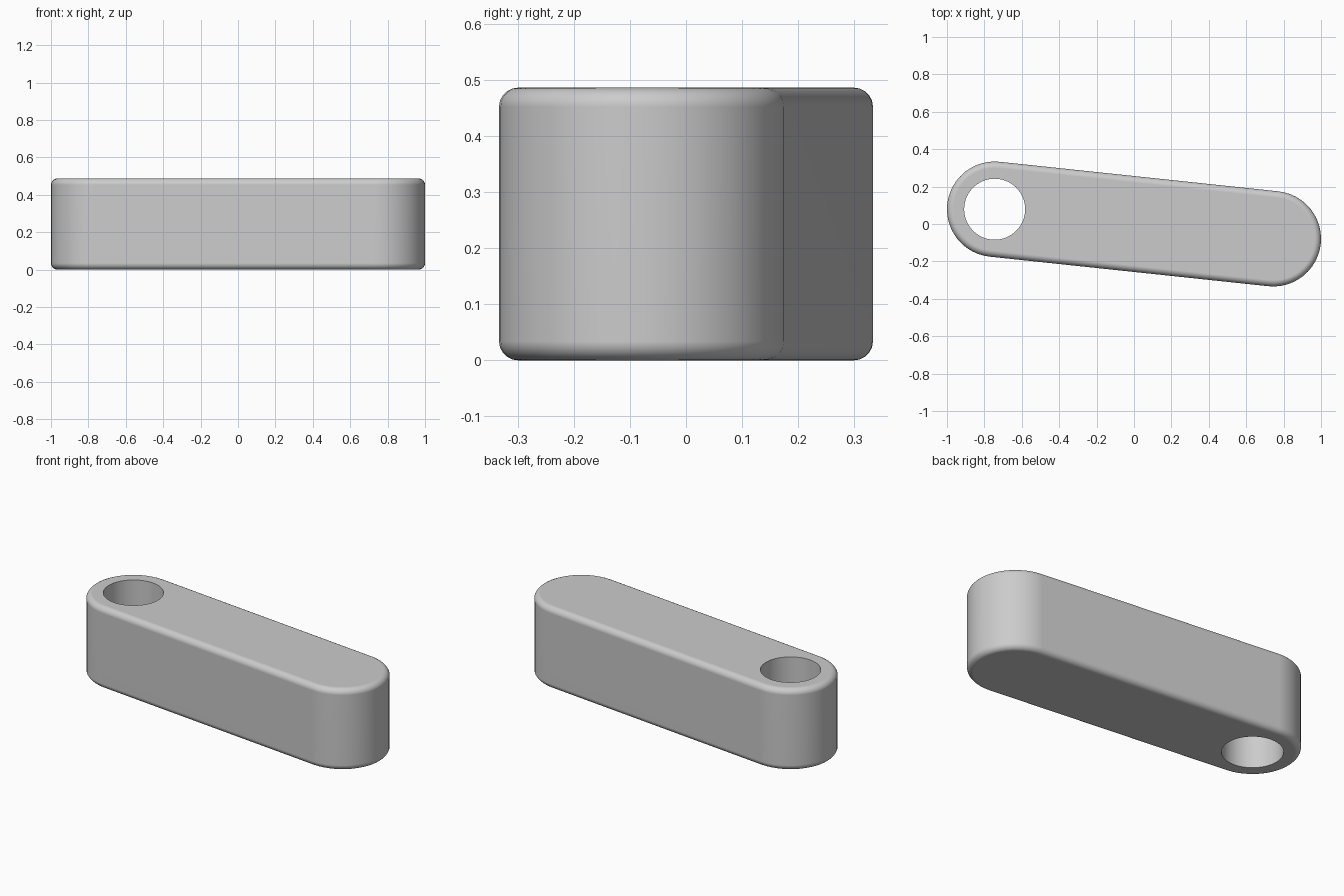
import bpy, bmesh, math
from mathutils import Vector

if "Cube" in bpy.data.objects:
    bpy.data.objects.remove(bpy.data.objects["Cube"], do_unlink=True)

HEIGHT, RADIUS, HOLE = 0.487, 0.255, 0.163
ROUND = 0.034
HOLE_END, PLAIN_END = Vector((-0.745, 0.079)), Vector((0.745, -0.079))
STEPS = 24

grey = bpy.data.materials.new("plain_grey")
grey.use_nodes = True
colour = (0.6, 0.6, 0.6, 1)
grey.diffuse_color = colour
grey.node_tree.nodes["Principled BSDF"].inputs["Base Color"].default_value = colour


def arc(centre, start):
    """Half circle of points, counter-clockwise from the start angle."""
    for i in range(STEPS + 1):
        a = start + math.pi * i / STEPS
        yield (centre.x + RADIUS * math.cos(a), centre.y + RADIUS * math.sin(a), 0)


# Link bar: slanted round-ended slab with softened rims
axis = PLAIN_END - HOLE_END
slant = math.atan2(axis.y, axis.x)
bm = bmesh.new()
outline = list(arc(PLAIN_END, slant - math.pi / 2)) + list(arc(HOLE_END, slant + math.pi / 2))
base = bm.faces.new([bm.verts.new(p) for p in outline])
extruded = bmesh.ops.extrude_face_region(bm, geom=[base], use_keep_orig=True)
top = [v for v in extruded["geom"] if isinstance(v, bmesh.types.BMVert)]
bmesh.ops.translate(bm, verts=top, vec=(0, 0, HEIGHT))
bmesh.ops.recalc_face_normals(bm, faces=bm.faces)
rims = [e for e in bm.edges if abs(e.verts[0].co.z - e.verts[1].co.z) < 0.001]
bmesh.ops.bevel(bm, geom=rims, offset=ROUND, segments=5, profile=0.5, affect='EDGES')
mesh = bpy.data.meshes.new("link_bar")
bm.to_mesh(mesh)
bm.free()
mesh.materials.append(grey)
bar = bpy.data.objects.new("link_bar", mesh)
bpy.context.collection.objects.link(bar)

# Pivot hole: sharp-edged bore through one end
bpy.ops.mesh.primitive_cylinder_add(vertices=64, radius=HOLE, depth=HEIGHT * 2,
                                    location=(HOLE_END.x, HOLE_END.y, HEIGHT / 2))
cutter = bpy.context.object
cutter.name = "pivot_hole_cutter"
cutter.data.materials.append(grey)
bore = bar.modifiers.new("pivot_hole", 'BOOLEAN')
bore.operation = 'DIFFERENCE'
bore.solver = 'EXACT'
bore.object = cutter

bpy.ops.object.select_all(action='DESELECT')
bar.select_set(True)
bpy.context.view_layer.objects.active = bar
bpy.ops.object.modifier_apply(modifier=bore.name)
bpy.data.objects.remove(cutter, do_unlink=True)

# Smooth walls, flat caps
bpy.ops.object.shade_smooth_by_angle(angle=math.radians(35))
weighted = bar.modifiers.new("flat_caps", 'WEIGHTED_NORMAL')
weighted.keep_sharp = True
